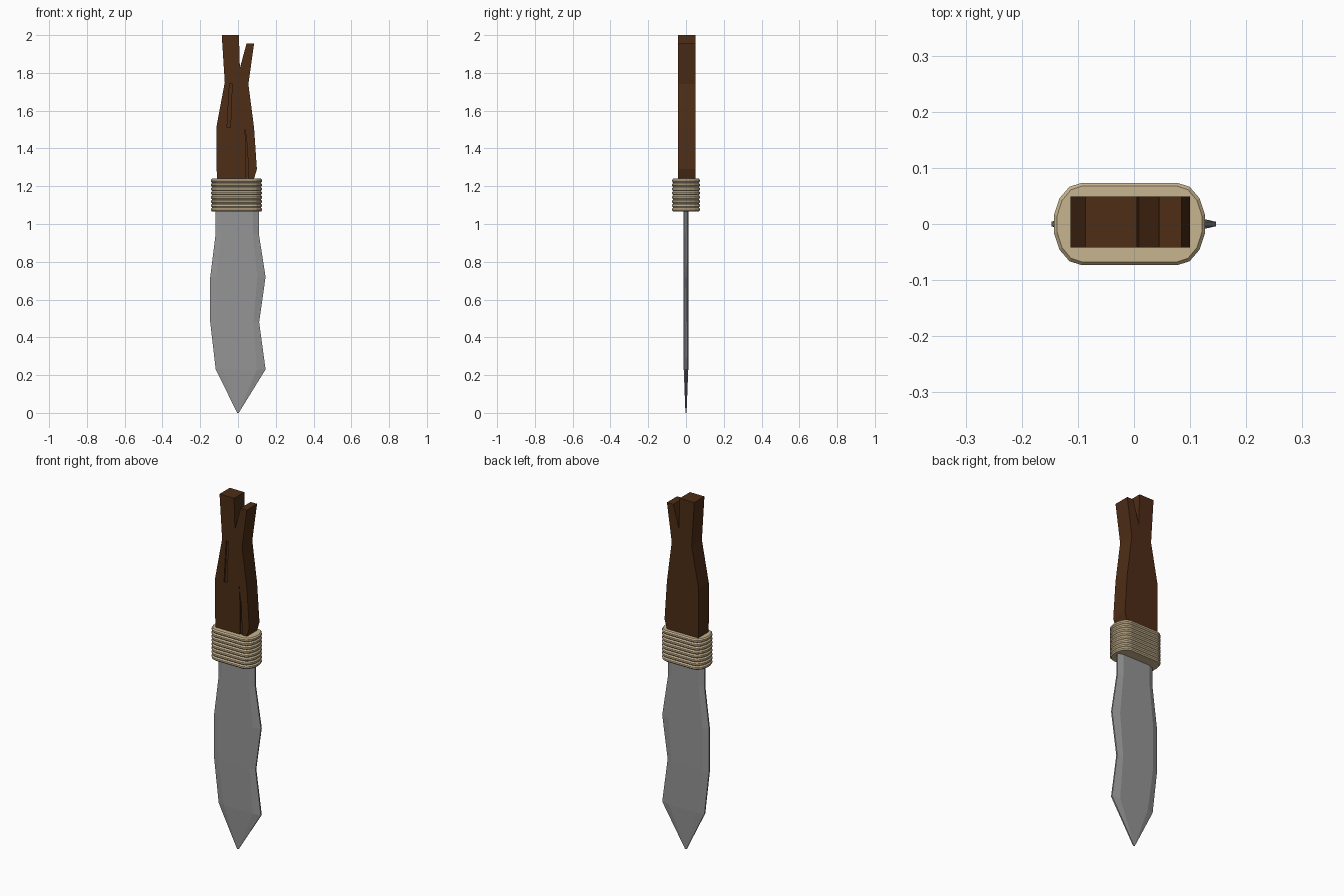
import bpy, bmesh, math

if "Cube" in bpy.data.objects:
    bpy.data.objects.remove(bpy.data.objects["Cube"])


def material(name, rgb):
    m = bpy.data.materials.new(name)
    m.diffuse_color = (*rgb, 1)
    m.use_nodes = True
    m.node_tree.nodes["Principled BSDF"].inputs["Base Color"].default_value = m.diffuse_color
    return m


def add_object(name, bm, mat=None):
    bmesh.ops.recalc_face_normals(bm, faces=bm.faces)
    me = bpy.data.meshes.new(name)
    bm.to_mesh(me)
    bm.free()
    ob = bpy.data.objects.new(name, me)
    bpy.context.collection.objects.link(ob)
    if mat:
        me.materials.append(mat)
    return ob


def loft(name, rings, mat=None):
    bm = bmesh.new()
    rows = [[bm.verts.new(p) for p in r] for r in rings]
    n = len(rows[0])
    for a, b in zip(rows, rows[1:]):
        for i in range(n):
            j = (i + 1) % n
            bm.faces.new((a[i], a[j], b[j], b[i]))
    bm.faces.new(rows[0])
    bm.faces.new(rows[-1])
    return add_object(name, bm, mat)


def prism(name, outline, y0, y1, mat=None):
    return loft(name, [[(x, y, z) for x, z in outline] for y in (y0, y1)], mat)


steel = material("steel", (0.3, 0.3, 0.3))
wood = material("wood", (0.075, 0.026, 0.008))
cord = material("cord", (0.58, 0.46, 0.28))

# Blade: bevelled section (left edge, flat left, flat right, right edge) per height
sections = [(0.0, -0.004, -0.002, 0.002, 0.004, 0.003),
            (0.23, -0.118, -0.08, 0.1, 0.146, 0.012),
            (0.48, -0.147, -0.113, 0.082, 0.112, 0.014),
            (0.72, -0.147, -0.113, 0.102, 0.146, 0.014),
            (0.95, -0.118, -0.09, 0.08, 0.11, 0.014),
            (1.10, -0.118, -0.09, 0.08, 0.11, 0.014)]
rings = []
for z, l, fl, fr, r, t in sections:
    e = min(0.004, t)
    front = [(l, -e, z), (fl, -t, z), (fr, -t, z), (r, -e, z)]
    rings.append(front + [(x, -y, z) for x, y, _ in reversed(front)])
loft("blade", rings, steel)

# Wooden handle with a split end
outline = [(-0.105, 1.1), (0.085, 1.1), (0.085, 1.24), (0.1, 1.29), (0.085, 1.51),
           (0.055, 1.74), (0.085, 1.955), (0.045, 1.955), (0.01, 1.825),
           (0.005, 2.0), (-0.086, 2.0), (-0.07, 1.75), (-0.113, 1.52), (-0.113, 1.29)]
handle = prism("handle", outline, -0.042, 0.049, wood)

# Narrow cracks carved in the front of the handle
cracks = [[(-0.058, 1.51), (-0.04, 1.51), (-0.031, 1.745), (-0.045, 1.745)],
          [(0.04, 1.2), (0.055, 1.25), (0.05, 1.4), (0.036, 1.52), (0.042, 1.4)]]
for i, crack in enumerate(cracks):
    cutter = prism(f"crack_cutter_{i + 1}", crack, -0.06, -0.034, wood)
    cutter.hide_render = True
    cutter.hide_set(True)
    mod = handle.modifiers.new("crack", 'BOOLEAN')
    mod.operation = 'DIFFERENCE'
    mod.solver = 'EXACT'
    mod.object = cutter


# Cord binding: ribbed stack of rounded loops
def stadium(inset, z):
    pts = []
    for cx, start in ((0.077, -90), (-0.093, 90)):
        for k in range(8):
            a = math.radians(start + 180 * k / 7)
            pts.append((cx + (0.051 - inset) * math.cos(a),
                        (0.0735 - inset) * math.sin(a), z))
    return pts


turns, bottom, top = 8, 1.065, 1.24
h = (top - bottom) / turns
rings = []
for k in range(turns):
    z = bottom + k * h
    rings += [stadium(0.006, z), stadium(0, z + 0.3 * h), stadium(0, z + 0.7 * h)]
rings.append(stadium(0.006, top))
loft("cord_binding", rings, cord)
